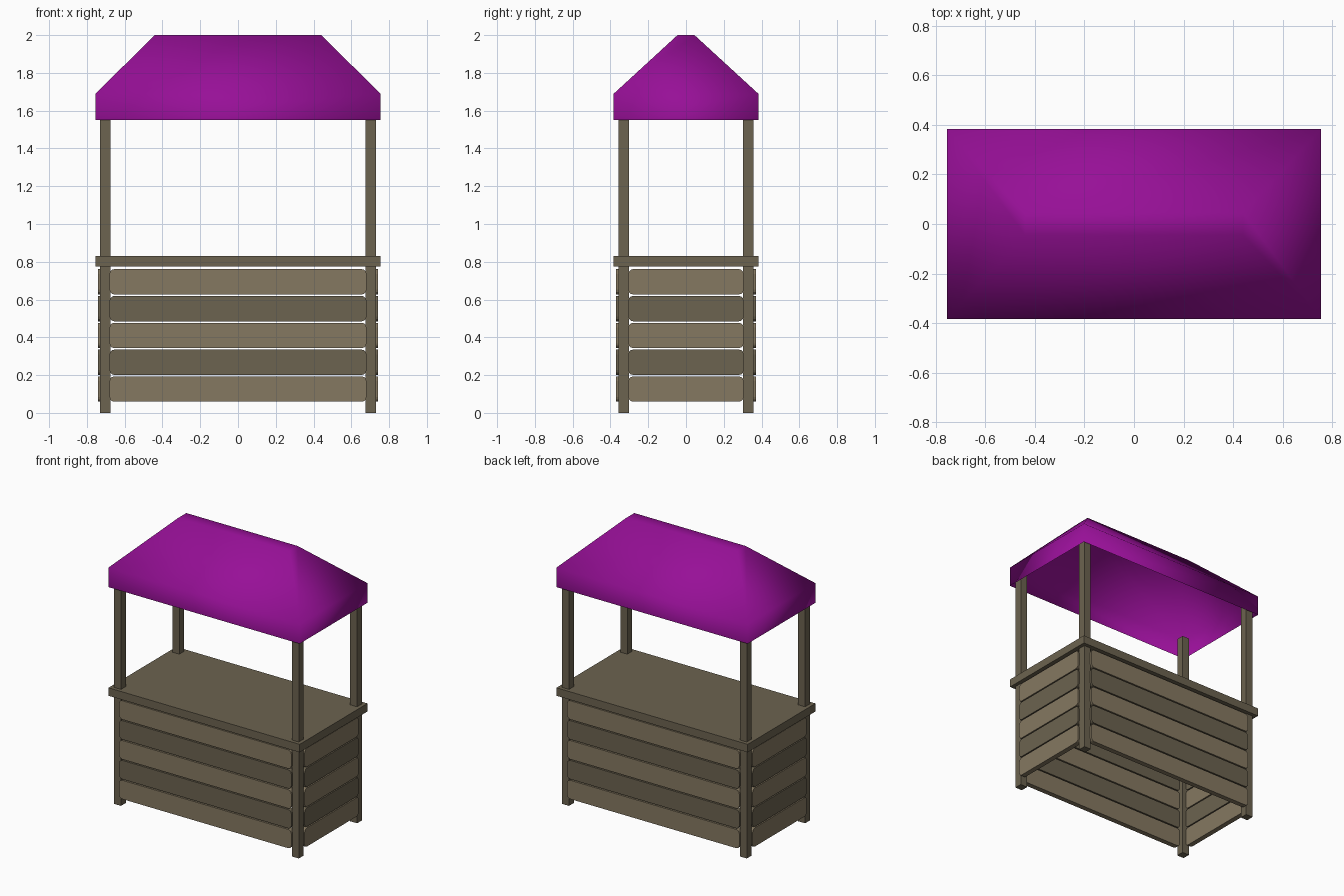
import bpy, bmesh, math
from mathutils import Matrix, Vector

if "Cube" in bpy.data.objects:
    bpy.data.objects.remove(bpy.data.objects["Cube"])


def material(name, rgb):
    m = bpy.data.materials.new(name)
    m.diffuse_color = (*rgb, 1)
    m.use_nodes = True
    m.node_tree.nodes["Principled BSDF"].inputs["Base Color"].default_value = m.diffuse_color
    return m


DARK = material("dark_wood", (0.15, 0.125, 0.08))
LIGHT = material("light_wood", (0.235, 0.19, 0.12))
CLOTH = material("purple_cloth", (0.31, 0.005, 0.31))


def add_object(name, bm, mat):
    bmesh.ops.recalc_face_normals(bm, faces=bm.faces)
    me = bpy.data.meshes.new(name)
    bm.to_mesh(me)
    bm.free()
    me.materials.append(mat)
    ob = bpy.data.objects.new(name, me)
    bpy.context.collection.objects.link(ob)
    return ob


def box(name, center, size, mat, round_axis=None, radius=0.0):
    """Box, optionally with the edges parallel to round_axis rounded."""
    bm = bmesh.new()
    bmesh.ops.create_cube(bm, size=1, matrix=Matrix.Diagonal((*size, 1)))
    if round_axis is not None:
        edges = [e for e in bm.edges
                 if abs((e.verts[0].co - e.verts[1].co).normalized()[round_axis]) > 0.9]
        bmesh.ops.bevel(bm, geom=edges, offset=radius, segments=3,
                        profile=0.5, affect='EDGES')
    bmesh.ops.translate(bm, verts=bm.verts, vec=Vector(center))
    return add_object(name, bm, mat)


# Four corner posts
for sx, side in ((-1, "left"), (1, "right")):
    for sy, end in ((-1, "front"), (1, "back")):
        box(f"{end}_{side}_post", (sx * 0.702, sy * 0.329, 0.83), (0.055, 0.055, 1.66), DARK)

# Counter top
box("counter_top", (0, 0, 0.803), (1.51, 0.765, 0.057), DARK)

# Plank walls, alternating light and dark
for i in range(5):
    z = 0.126 + i * 0.142
    mat = DARK if i % 2 else LIGHT
    for s, end, side in ((-1, "front", "left"), (1, "back", "right")):
        box(f"{end}_plank_{i + 1}", (0, s * 0.352, z), (1.36, 0.036, 0.134), mat, 1, 0.025)
        box(f"{side}_plank_{i + 1}", (s * 0.722, 0, z), (0.036, 0.61, 0.134), mat, 0, 0.025)

# Canopy: open-bottomed cloth shell with skirt, slopes and narrow flat ridge
bm = bmesh.new()
rings = []
for hx, hy, z in ((0.755, 0.3825, 1.55), (0.755, 0.3825, 1.69), (0.44, 0.045, 2.0)):
    rings.append([bm.verts.new((a * hx, b * hy, z))
                  for a, b in ((-1, -1), (1, -1), (1, 1), (-1, 1))])
for lo, hi in zip(rings, rings[1:]):
    for i in range(4):
        j = (i + 1) % 4
        bm.faces.new((lo[i], lo[j], hi[j], hi[i]))
bm.faces.new(rings[-1])
for f in bm.faces:
    f.smooth = True
add_object("canopy", bm, CLOTH)
